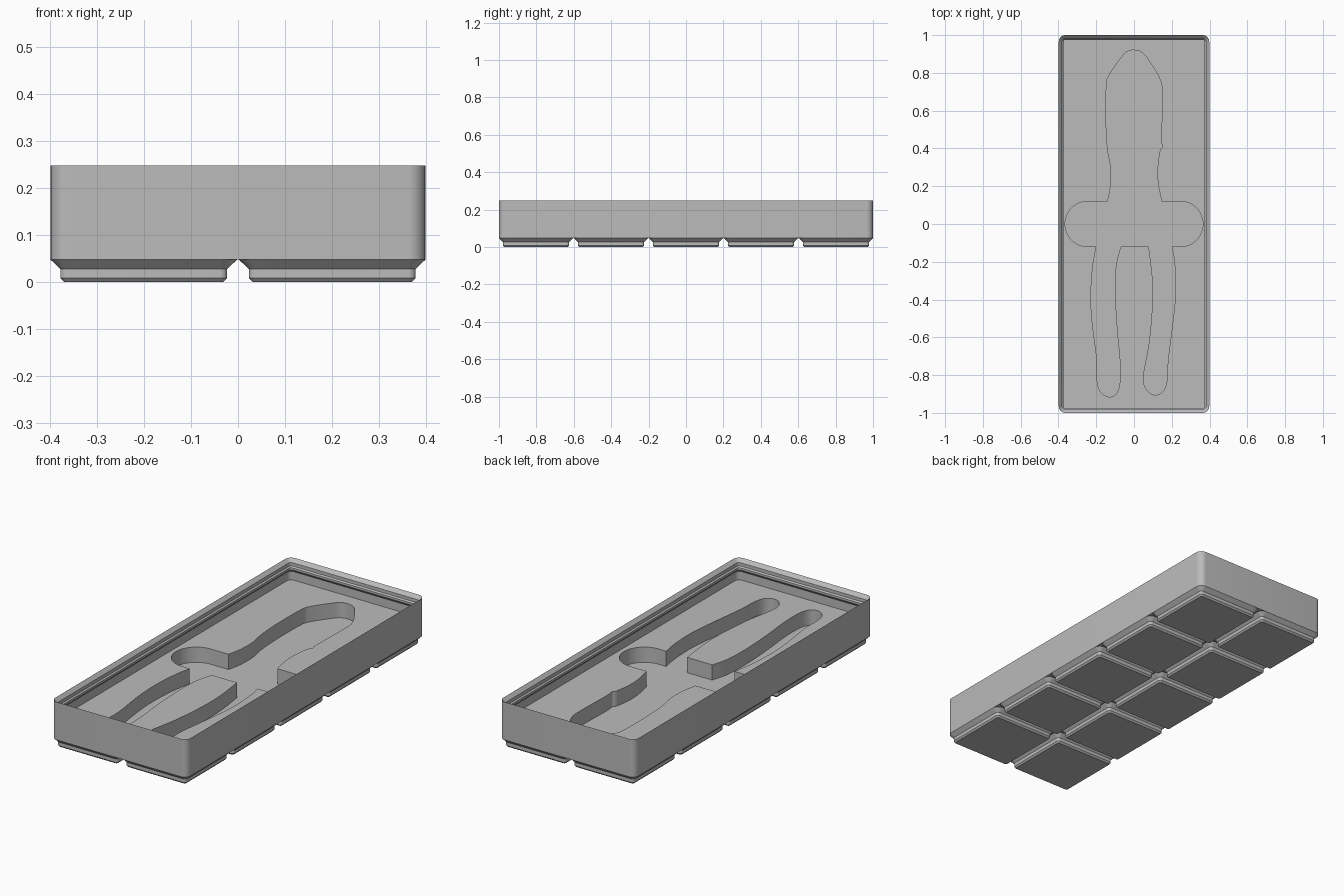
import bpy, bmesh, math
from mathutils import Vector

# Remove the default cube
cube = bpy.data.objects.get("Cube")
if cube:
    bpy.data.objects.remove(cube, do_unlink=True)

# One grey plastic for everything
plastic = bpy.data.materials.new("grey_plastic")
plastic.use_nodes = True
GREY = (0.5, 0.5, 0.5, 1)
plastic.diffuse_color = GREY
plastic.node_tree.nodes["Principled BSDF"].inputs["Base Color"].default_value = GREY

HALF_X, HALF_Y, CORNER = 0.3986, 1.0, 0.0358
CELL = 0.401
BASE_TOP, RIM, FLOOR, POCKET = 0.047, 0.248, 0.134, 0.053


def rounded_rect(hx, hy, radius, z, steps=8):
    """Counter-clockwise ring of points with round corners."""
    ring = []
    for quarter, (sx, sy) in enumerate([(1, 1), (-1, 1), (-1, -1), (1, -1)]):
        for i in range(steps + 1):
            a = (quarter + i / steps) * math.pi / 2
            ring.append((sx * (hx - radius) + radius * math.cos(a),
                         sy * (hy - radius) + radius * math.sin(a), z))
    return ring


def loft(name, rings, cap_start=True, cap_end=True):
    """Skin a stack of equal rings into a mesh object."""
    bm = bmesh.new()
    loops = [[bm.verts.new(p) for p in ring] for ring in rings]
    for low, high in zip(loops, loops[1:]):
        for i in range(len(low)):
            j = (i + 1) % len(low)
            bm.faces.new((low[i], low[j], high[j], high[i]))
    if cap_start:
        bm.faces.new(loops[0][::-1])
    if cap_end:
        bm.faces.new(loops[-1])
    mesh = bpy.data.meshes.new(name)
    bm.to_mesh(mesh)
    bm.free()
    mesh.materials.append(plastic)
    obj = bpy.data.objects.new(name, mesh)
    bpy.context.collection.objects.link(obj)
    return obj


def activate(obj):
    bpy.ops.object.select_all(action='DESELECT')
    obj.select_set(True)
    bpy.context.view_layer.objects.active = obj


def smooth(obj):
    activate(obj)
    bpy.ops.object.shade_smooth_by_angle(angle=math.radians(30))


def curve_through(points, steps=5):
    """Smooth open path through the given points."""
    pts = [Vector(p) for p in points]
    pts = [pts[0]] + pts + [pts[-1]]
    path = []
    for a, b, c, d in zip(pts, pts[1:], pts[2:], pts[3:]):
        for i in range(steps):
            t = i / steps
            path.append(0.5 * (2 * b + (c - a) * t + (2 * a - 5 * b + 4 * c - d) * t ** 2
                               + (3 * b - a - 3 * c + d) * t ** 3))
    return path + [pts[-1]]


def finger_arc(side, steps=24):
    """Half circle of the finger recess, running clockwise."""
    start = math.pi / 2 * side
    return [Vector((side * 0.245 + 0.12 * math.cos(start - math.pi * i / steps),
                    0.12 * math.sin(start - math.pi * i / steps)))
            for i in range(steps + 1)]


# Tray body: outer wall, stacking lip, undercut, inner wall and floor
# (inset from the outer wall, height)
section = [(0, BASE_TOP), (0, RIM), (0.0181, RIM - 0.0181), (0.0181, RIM - 0.0353),
           (0.0248, RIM - 0.042), (0.0248, RIM - 0.053), (0.0095, RIM - 0.069),
           (0.0095, FLOOR)]
body = loft("tray_body", [rounded_rect(HALF_X - i, HALF_Y - i, CORNER - i, z)
                          for i, z in section])

# Tool-shaped pocket: jaws, finger recesses and two handles, clockwise
jaws = [(-0.14, 0.12), (-0.124, 0.2), (-0.123, 0.3), (-0.14, 0.4), (-0.148, 0.55),
        (-0.146, 0.73), (-0.13, 0.79), (-0.06, 0.89), (-0.03, 0.915), (0, 0.92),
        (0.04, 0.91), (0.075, 0.87), (0.14, 0.76), (0.149, 0.66), (0.145, 0.45),
        (0.15, 0.41), (0.135, 0.38), (0.124, 0.28), (0.13, 0.2), (0.147, 0.12)]
right_handle = [(-0.07, -0.12), (-0.095, -0.22), (-0.1, -0.37), (-0.09, -0.56),
                (-0.075, -0.72), (-0.075, -0.84), (-0.095, -0.9), (-0.135, -0.915),
                (-0.18, -0.885), (-0.196, -0.82), (-0.196, -0.72), (-0.22, -0.53),
                (-0.228, -0.39), (-0.22, -0.24), (-0.2, -0.12)]
left_handle = [(0.2, -0.12), (0.215, -0.21), (0.22, -0.37), (0.2, -0.56),
               (0.18, -0.72), (0.176, -0.82), (0.155, -0.885), (0.108, -0.905),
               (0.066, -0.875), (0.05, -0.81), (0.08, -0.64), (0.098, -0.45),
               (0.098, -0.29), (0.078, -0.12)]
outline = (curve_through(jaws) + finger_arc(1) + curve_through(left_handle)
           + curve_through(right_handle) + finger_arc(-1))
outline.reverse()
cutter = loft("pocket_cutter", [[(p.x, p.y, z) for p in outline] for z in (POCKET, RIM)])
cutter.hide_render = True

# Cut the pocket into the floor
cut = body.modifiers.new("pocket", 'BOOLEAN')
cut.operation = 'DIFFERENCE'
cut.solver = 'EXACT'
cut.object = cutter
activate(body)
bpy.ops.object.modifier_apply(modifier=cut.name)
bpy.data.objects.remove(cutter, do_unlink=True)
smooth(body)

# Grid of stepped feet below the tray
steps = [(0.0282, 0), (0.0205, 0.0085), (0.0205, 0.027), (0, BASE_TOP)]
half = CELL / 2 - 0.0024
foot = loft("foot", [rounded_rect(half - i, half - i, CORNER - i, z) for i, z in steps],
            cap_end=False)
smooth(foot)
for column in (-0.5, 0.5):
    for row in range(-2, 3):
        copy = bpy.data.objects.new("foot", foot.data)
        copy.location = (column * CELL, row * CELL, 0)
        bpy.context.collection.objects.link(copy)
bpy.data.objects.remove(foot, do_unlink=True)
